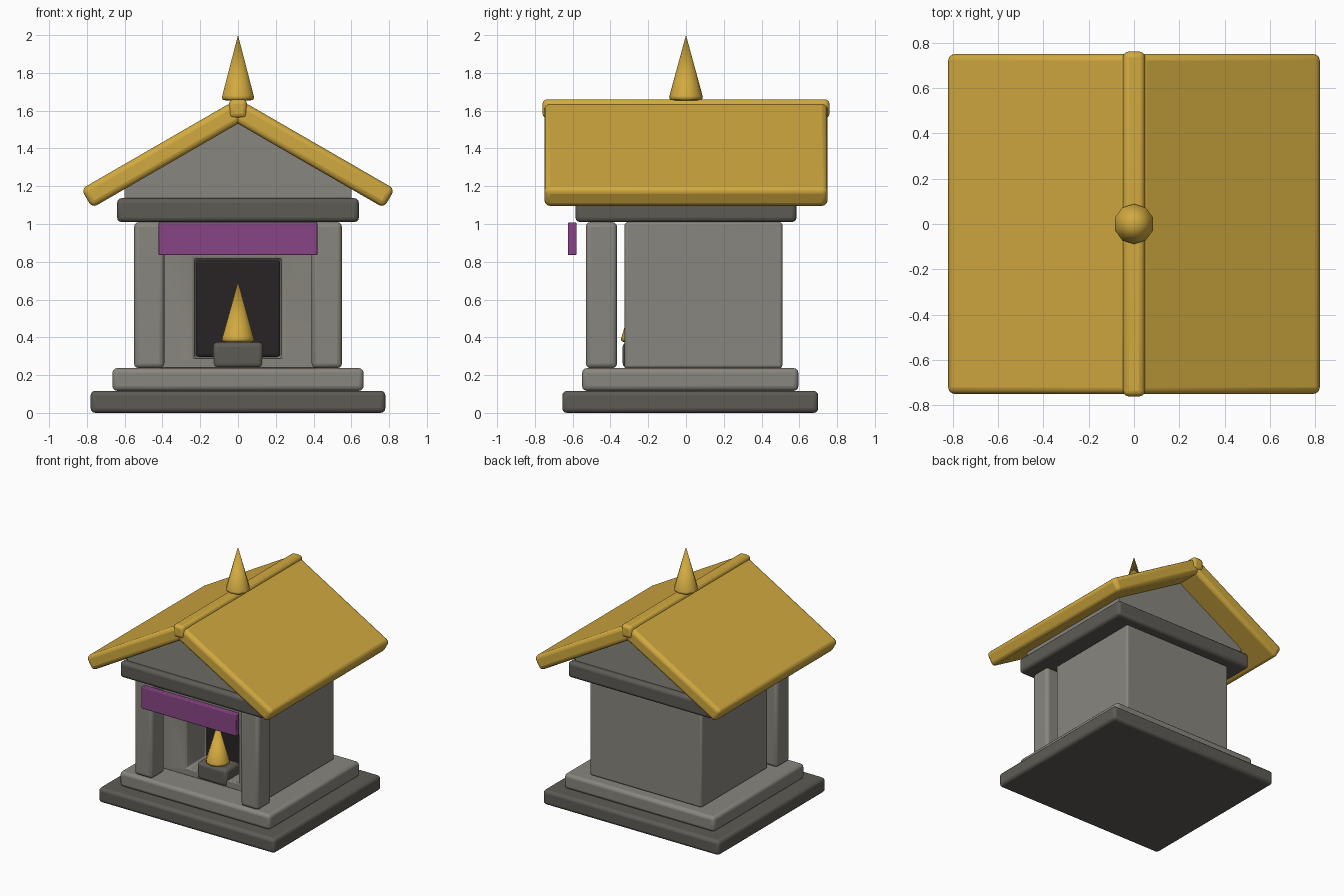
import bpy, bmesh, math

if "Cube" in bpy.data.objects:
    bpy.data.objects.remove(bpy.data.objects["Cube"])


def material(name, r, g, b):
    m = bpy.data.materials.new(name)
    m.diffuse_color = (r, g, b, 1)
    m.use_nodes = True
    m.node_tree.nodes["Principled BSDF"].inputs["Base Color"].default_value = m.diffuse_color
    return m


STONE = material("stone", 0.25, 0.24, 0.21)
DARK = material("dark_stone", 0.11, 0.105, 0.09)
GOLD = material("gold", 0.64, 0.40, 0.05)
PURPLE = material("purple", 0.25, 0.06, 0.24)
BLACK = material("shadow", 0.022, 0.017, 0.019)


def finish(name, bm, mat, bevel=0.0, angle=40):
    """Turn a bmesh into a bevelled, smooth-by-angle object."""
    bmesh.ops.recalc_face_normals(bm, faces=bm.faces)
    me = bpy.data.meshes.new(name)
    bm.to_mesh(me)
    bm.free()
    ob = bpy.data.objects.new(name, me)
    bpy.context.collection.objects.link(ob)
    if mat:
        me.materials.append(mat)
    if bevel:
        mod = ob.modifiers.new("bevel", 'BEVEL')
        mod.width, mod.segments = bevel, 3
        mod.limit_method, mod.angle_limit = 'ANGLE', math.radians(angle)
    bpy.ops.object.select_all(action='DESELECT')
    ob.select_set(True)
    bpy.context.view_layer.objects.active = ob
    bpy.ops.object.shade_smooth_by_angle(angle=math.radians(35))
    return ob


def box(name, x, y, z, mat, bevel=0.02):
    """Box from (min, max) ranges along each axis."""
    bm = bmesh.new()
    bmesh.ops.create_cube(bm, size=1)
    for v in bm.verts:
        v.co = [lo + (c + 0.5) * (hi - lo) for c, (lo, hi) in zip(v.co, (x, y, z))]
    return finish(name, bm, mat, bevel)


def spire(name, y, z0, z1):
    """Pointed cone with a softened foot."""
    bm = bmesh.new()
    bmesh.ops.create_cone(bm, cap_ends=True, segments=10, radius1=0.094,
                          radius2=0, depth=z1 - z0)
    bmesh.ops.translate(bm, verts=bm.verts, vec=(0, y, (z0 + z1) / 2))
    return finish(name, bm, GOLD, 0.02, 60)


# Stepped platform
box("lower_step", (-0.78, 0.78), (-0.655, 0.70), (0, 0.117), DARK, 0.025)
box("upper_step", (-0.665, 0.665), (-0.55, 0.595), (0.117, 0.237), STONE, 0.025)

# Chamber with a niche cut in the front
chamber = box("chamber", (-0.495, 0.495), (-0.325, 0.51), (0.237, 1.01), STONE, 0.015)
cutter = box("niche_cutter", (-0.23, 0.23), (-0.6, -0.08), (0.29, 0.815), None, 0)
cutter.hide_render = True
cutter.hide_viewport = True
cut = chamber.modifiers.new("niche", 'BOOLEAN')
cut.operation, cut.solver, cut.object = 'DIFFERENCE', 'EXACT', cutter
chamber.modifiers.move(len(chamber.modifiers) - 1, 0)
box("niche_back", (-0.228, 0.228), (-0.09, -0.03), (0.292, 0.813), BLACK)

# Altar and its flame
box("altar", (-0.133, 0.133), (-0.335, -0.155), (0.237, 0.375), DARK, 0.025)
spire("altar_flame", -0.255, 0.375, 0.695)

# Front pillars
for side, s in (("left", -1), ("right", 1)):
    box(side + "_pillar", tuple(sorted((s * 0.39, s * 0.55))), (-0.53, -0.365),
        (0.237, 1.01), STONE, 0.025)

# Hanging cloth and top beam
box("cloth", (-0.42, 0.42), (-0.625, -0.58), (0.835, 1.008), PURPLE, 0.006)
box("top_beam", (-0.64, 0.64), (-0.585, 0.585), (1.01, 1.137), DARK, 0.025)

# Gable block under the roof
bm = bmesh.new()
outline = [(-0.6, 1.13), (0.6, 1.13), (0.6, 1.2), (0, 1.55), (-0.6, 1.2)]
face = bm.faces.new([bm.verts.new((x, -0.54, z)) for x, z in outline])
ext = bmesh.ops.extrude_face_region(bm, geom=[face])
bmesh.ops.translate(bm, vec=(0, 1.08, 0),
                    verts=[v for v in ext["geom"] if isinstance(v, bmesh.types.BMVert)])
finish("gable", bm, STONE)

# Two sloping roof slabs
for side, s in (("left", -1), ("right", 1)):
    slab = box(side + "_roof", (-0.462, 0.462), (-0.75, 0.75), (-0.0575, 0.0575), GOLD, 0.03)
    slab.location = (s * 0.401, 0, 1.366)
    slab.rotation_euler.y = s * math.radians(30)

# Ridge cap and finial
box("ridge_cap", (-0.048, 0.048), (-0.76, 0.76), (1.56, 1.66), GOLD, 0.025)
spire("finial", 0, 1.655, 2.0)
